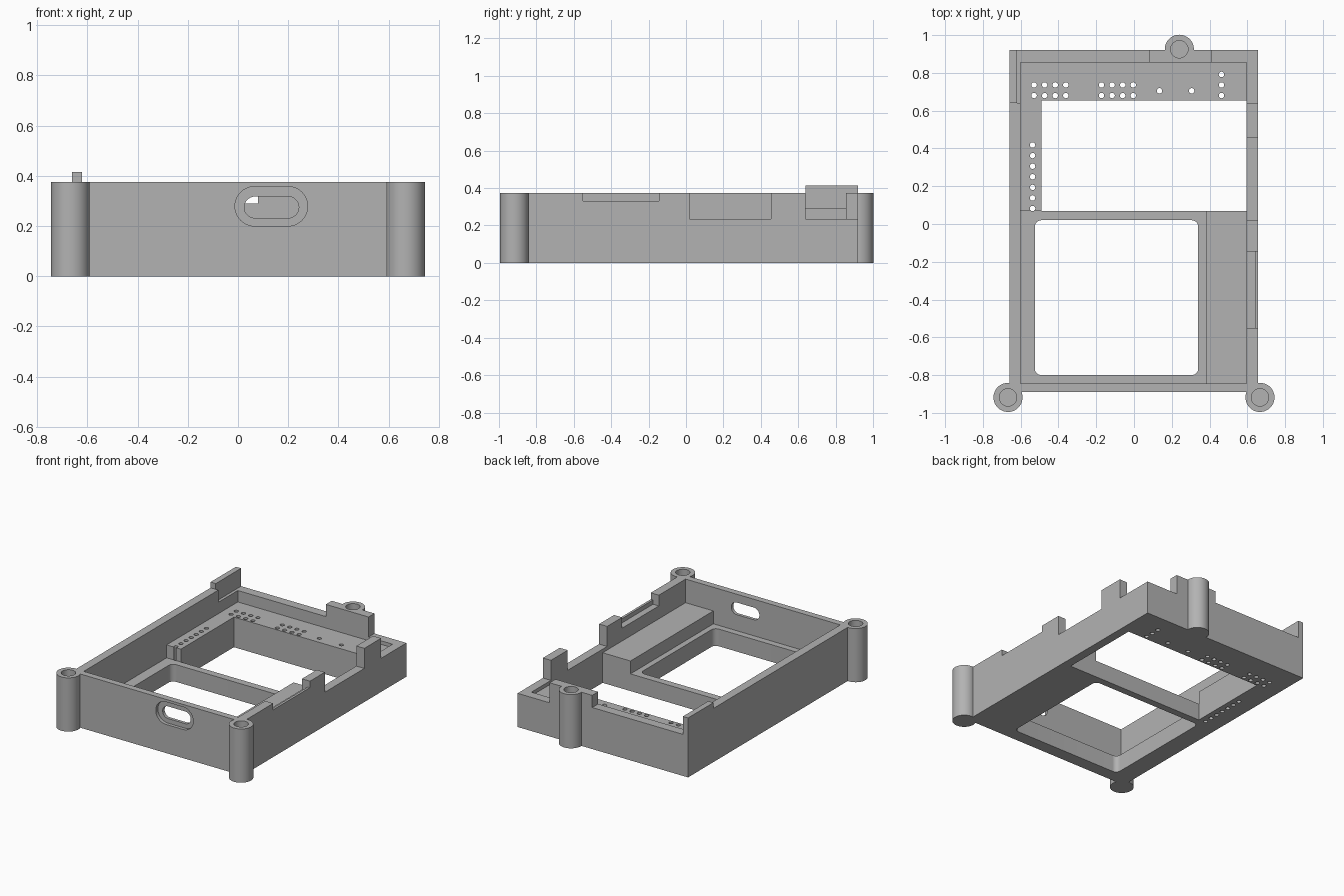
import bpy
import bmesh
import math
from mathutils import Matrix, Vector

cube = bpy.data.objects.get("Cube")
if cube:
    bpy.data.objects.remove(cube, do_unlink=True)

grey = bpy.data.materials.new("mid grey")
grey.use_nodes = True
colour = (0.45, 0.45, 0.45, 1)
grey.diffuse_color = colour
grey.node_tree.nodes["Principled BSDF"].inputs["Base Color"].default_value = colour

WALL_TOP = 0.375
LEDGE = 0.235
DECK = 0.21
FLOOR = 0.12


def finish(bm, name):
    mesh = bpy.data.meshes.new(name)
    bm.to_mesh(mesh)
    bm.free()
    obj = bpy.data.objects.new(name, mesh)
    bpy.context.scene.collection.objects.link(obj)
    mesh.materials.append(grey)
    return obj


def box(name, x, y, z, axis=2, radius=0):
    """Box from ranges; edges along the axis are rounded by radius."""
    lo, hi = Vector((x[0], y[0], z[0])), Vector((x[1], y[1], z[1]))
    bm = bmesh.new()
    place = Matrix.Translation((lo + hi) / 2) @ Matrix.Diagonal((*(hi - lo), 1))
    bmesh.ops.create_cube(bm, size=1, matrix=place)
    if radius:
        edges = [e for e in bm.edges
                 if abs((e.verts[0].co - e.verts[1].co).normalized()[axis]) > 0.9]
        bmesh.ops.bevel(bm, geom=edges, offset=radius, segments=10,
                        profile=0.5, affect='EDGES')
    return finish(bm, name)


def cylinders(name, centres, radius, z, sides):
    bm = bmesh.new()
    for cx, cy in centres:
        bmesh.ops.create_cone(bm, cap_ends=True, segments=sides, radius1=radius,
                              radius2=radius, depth=z[1] - z[0],
                              matrix=Matrix.Translation((cx, cy, sum(z) / 2)))
    return finish(bm, name)


helpers = []


def combine(tool, operation='DIFFERENCE'):
    mod = case.modifiers.new(tool.name, 'BOOLEAN')
    mod.operation = operation
    mod.solver = 'EXACT'
    mod.object = tool
    tool.hide_render = True
    helpers.append(tool)


case = box("case", (-0.66, 0.657), (-0.89, 0.92), (0, 0.415))

# Trim the rim, leaving a raised tab at the back of one side wall
combine(box("rim_trim", (-0.62, 1), (-2, 2), (WALL_TOP, 1)))
combine(box("side_rim_trim", (-1, -0.6), (-2, 0.64), (WALL_TOP, 1)))

# Corner and back screw posts
posts = [(-0.667, -0.918), (0.667, -0.918), (0.24, 0.925)]
combine(cylinders("posts", posts, 0.077, (0, WALL_TOP), 48), 'UNION')

# Interior: deck level, lower front floor and the two openings
combine(box("cavity", (-0.6, 0.595), (-0.845, 0.855), (DECK, 1)))
combine(box("front_well", (-0.6, 0.38), (-0.845, 0.07), (FLOOR, 0.3)))
combine(box("rear_opening", (-0.49, 0.595), (0.07, 0.655), (-1, 1)))
combine(box("front_window", (-0.525, 0.34), (-0.8, 0.02), (-1, 0.3), 2, 0.035))

# Notches in the back and side walls
combine(box("back_low_rim", (-0.62, 0.08), (0.64, 2), (0.29, 1)))
combine(box("back_corner_rim", (0.41, 1), (0.64, 2), (LEDGE, 1)))
combine(box("side_deep_notch", (0.5, 1), (0.02, 0.455), (LEDGE, 1)))
combine(box("side_shallow_notch", (0.5, 1), (-0.55, -0.145), (0.33, 1)))
combine(box("side_inner_notch", (0.5, 0.64), (-0.55, -0.145), (0.30, 1)))

# Recessed slot through the front wall
combine(box("slot_recess", (-0.012, 0.277), (-1, -0.867), (0.2, 0.357), 1, 0.078))
combine(box("slot", (0.025, 0.242), (-1, -0.8), (0.232, 0.317), 1, 0.042))

# Screw holes and pin holes
combine(cylinders("screw_holes", posts, 0.046, (0.15, 1), 32))
step = 0.056
pins = [(-0.537, 0.082 + step * i) for i in range(7)]
for start in (-0.529, -0.172):
    pins += [(start + step * i, y) for i in range(4) for y in (0.68, 0.736)]
pins += [(0.463, 0.68 + step * i) for i in range(3)]
pins += [(0.135, 0.705), (0.305, 0.705)]
combine(cylinders("pin_holes", pins, 0.0145, (-0.5, 0.6), 16))

# Apply the cuts and remove the helpers
bpy.context.view_layer.update()
graph = bpy.context.evaluated_depsgraph_get()
result = bpy.data.meshes.new_from_object(case.evaluated_get(graph))
case.modifiers.clear()
case.data = result
for tool in helpers:
    bpy.data.objects.remove(tool, do_unlink=True)
result.materials.clear()
result.materials.append(grey)

bpy.ops.object.select_all(action='DESELECT')
case.select_set(True)
bpy.context.view_layer.objects.active = case
bpy.ops.object.shade_smooth_by_angle(angle=math.radians(30))
